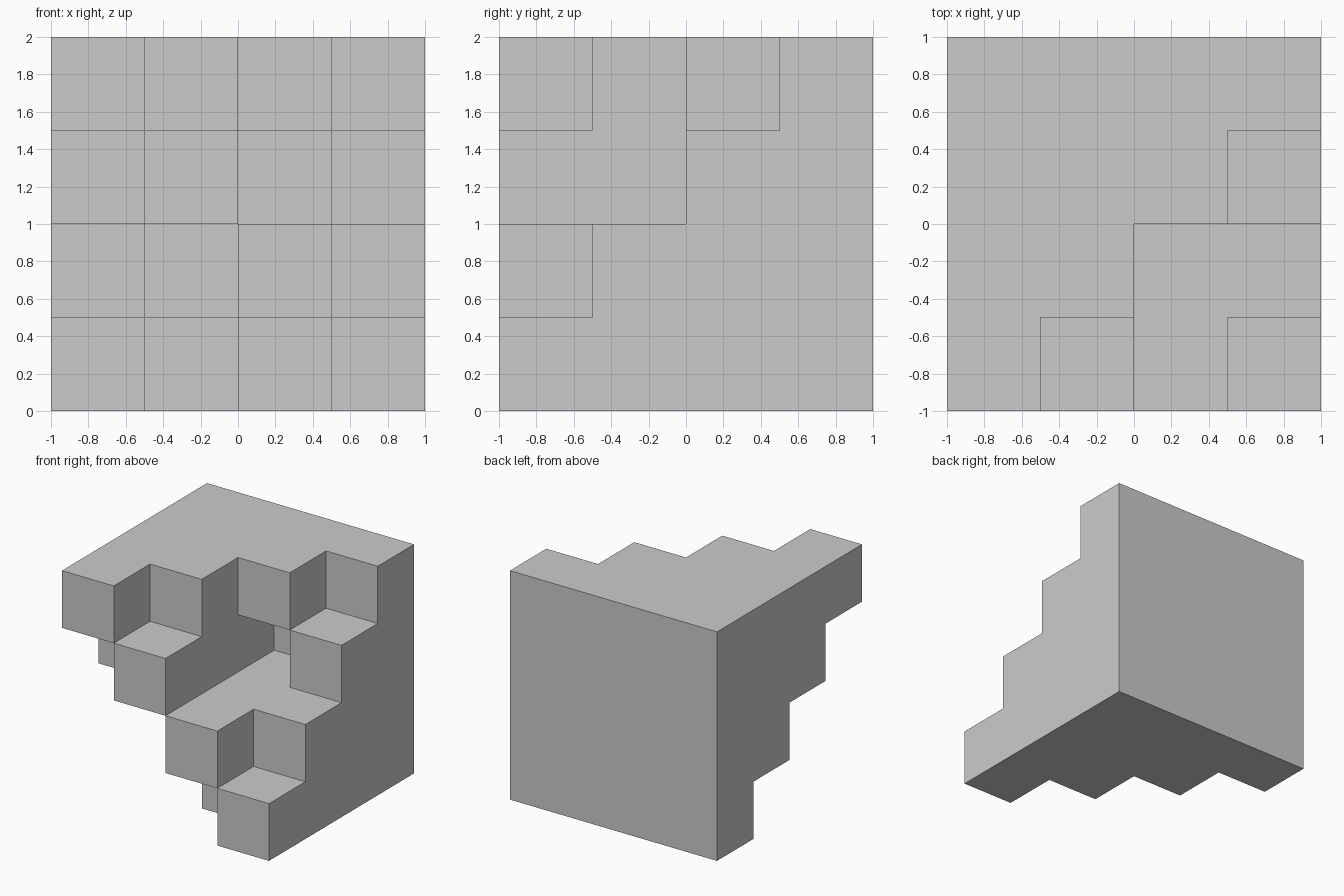
import bpy, bmesh
from mathutils import Vector

if "Cube" in bpy.data.objects:
    bpy.data.objects.remove(bpy.data.objects["Cube"])

N, S = 4, 0.5  # cells per side, cell size


def filled(c):
    # each column runs forward from the back wall, its depth given by x XOR z
    i, j, k = c
    return all(0 <= v < N for v in c) and j <= (i ^ k)


def point(p):
    # cell corner to world: x from the left, y from the back, z from the ground
    return Vector((-1 + p[0] * S, 1 - p[1] * S, p[2] * S))


bm = bmesh.new()
verts = {}


def vert(p):
    if p not in verts:
        verts[p] = bm.verts.new(point(p))
    return verts[p]


# outer skin of the stepped block: one square wherever filled meets empty
cells = [(i, j, k) for i in range(N) for j in range(N) for k in range(N)]
for c in filter(filled, cells):
    for axis in range(3):
        u, v = (axis + 1) % 3, (axis + 2) % 3
        for side in (0, 1):
            near = list(c)
            near[axis] += 2 * side - 1
            if filled(near):
                continue
            ring = []
            for a, b in ((0, 0), (1, 0), (1, 1), (0, 1)):
                p = list(c)
                p[axis] += side
                p[u] += a
                p[v] += b
                ring.append(vert(tuple(p)))
            # y is mirrored, so the far side needs the reversed winding
            bm.faces.new(ring[::-1] if side else ring)

# merge coplanar squares into clean flat faces
bmesh.ops.dissolve_limit(bm, angle_limit=0.01, verts=bm.verts[:], edges=bm.edges[:])

mesh = bpy.data.meshes.new("stepped_block")
bm.to_mesh(mesh)
bm.free()
block = bpy.data.objects.new("stepped_block", mesh)
bpy.context.collection.objects.link(block)
